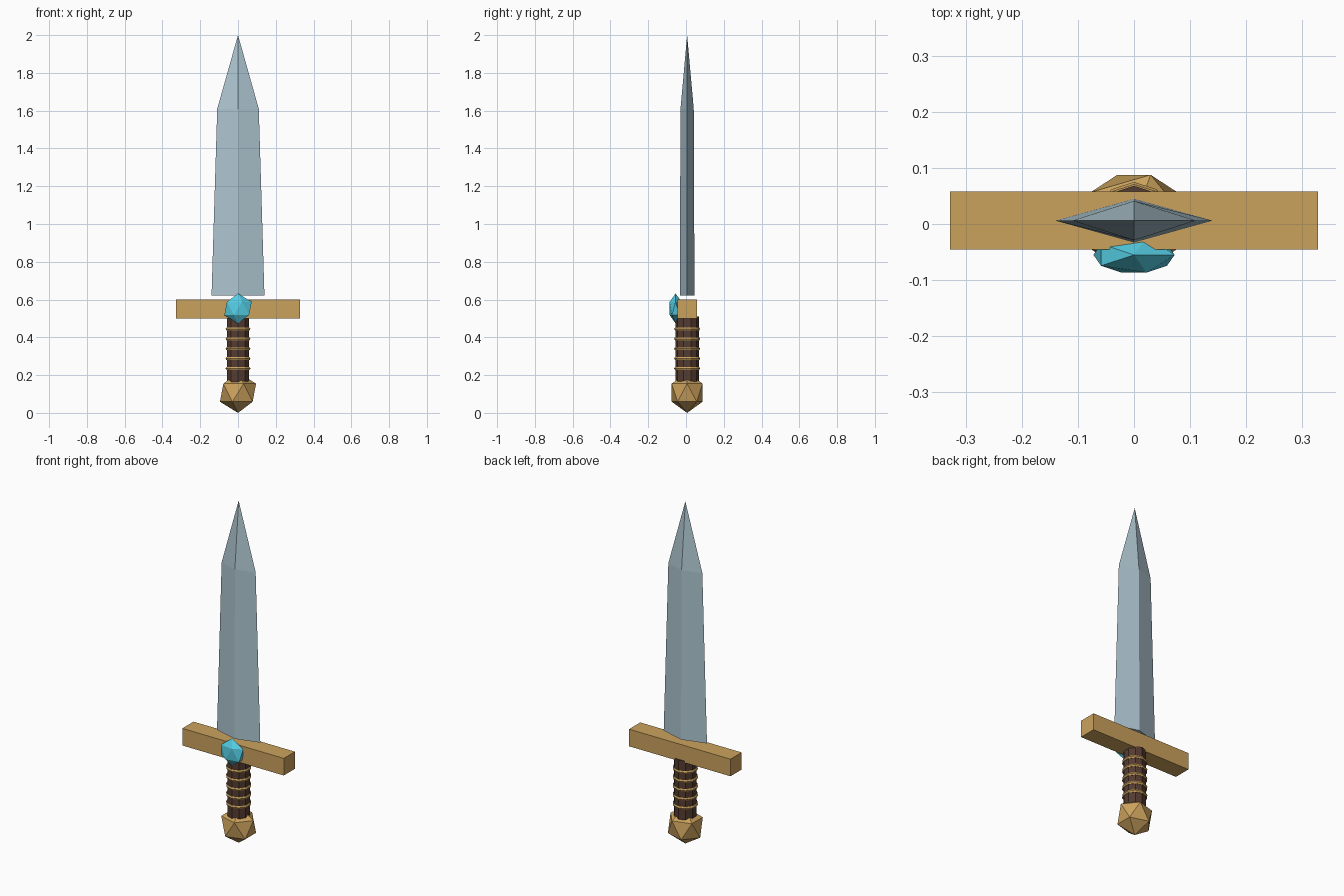
import bpy, bmesh, math

if "Cube" in bpy.data.objects:
    bpy.data.objects.remove(bpy.data.objects["Cube"])

CY = 0.006  # shared depth centre of blade, guard, grip and pommel


def material(name, rgb):
    m = bpy.data.materials.new(name)
    m.diffuse_color = (*rgb, 1)
    m.use_nodes = True
    m.node_tree.nodes["Principled BSDF"].inputs["Base Color"].default_value = m.diffuse_color
    return m


GOLD = material("gold", (0.60, 0.36, 0.11))
STEEL = material("steel", (0.42, 0.56, 0.63))
LEATHER = material("leather", (0.09, 0.045, 0.03))
BLUE = material("blue_gem", (0.09, 0.62, 0.78))


def finish(name, mat):
    ob = bpy.context.object
    ob.name = name
    ob.data.materials.append(mat)
    return ob


def icosahedron(name, loc, scale, mat):
    bpy.ops.mesh.primitive_ico_sphere_add(subdivisions=1, radius=1, location=loc)
    finish(name, mat).scale = scale


# Blade: two diamond sections closing to a point
bm = bmesh.new()
sections = []
for z, w, t in ((0.622, 0.14, 0.039), (1.61, 0.11, 0.035)):
    sections.append([bm.verts.new((x, CY + y, z))
                     for x, y in ((w, 0), (0, t), (-w, 0), (0, -t))])
base, shoulder = sections
tip = bm.verts.new((0, CY, 2.0))
bm.faces.new(base[::-1])
for i in range(4):
    j = (i + 1) % 4
    bm.faces.new((base[i], base[j], shoulder[j], shoulder[i]))
    bm.faces.new((shoulder[i], shoulder[j], tip))
mesh = bpy.data.meshes.new("blade")
bm.to_mesh(mesh)
bm.free()
mesh.materials.append(STEEL)
bpy.context.collection.objects.link(bpy.data.objects.new("blade", mesh))

# Crossguard
bpy.ops.mesh.primitive_cube_add(size=1, location=(0, CY, 0.55))
finish("crossguard", GOLD).scale = (0.656, 0.103, 0.10)

# Grip
bpy.ops.mesh.primitive_cylinder_add(vertices=10, radius=0.062, depth=0.36,
                                    location=(0, CY, 0.33))
finish("grip", LEATHER)

# Grip rings
for i in range(5):
    bpy.ops.mesh.primitive_torus_add(major_segments=10, minor_segments=6,
                                     major_radius=0.060, minor_radius=0.009,
                                     location=(0, CY, 0.235 + 0.0523 * i),
                                     rotation=(0, 0, math.pi / 2))
    finish(f"grip_ring_{i + 1}", GOLD)

# Pommel and guard gem
icosahedron("pommel", (0, CY, 0.107), (0.107, 0.096, 0.107), GOLD)
icosahedron("guard_gem", (0, -0.055, 0.553), (0.081, 0.037, 0.079), BLUE)
